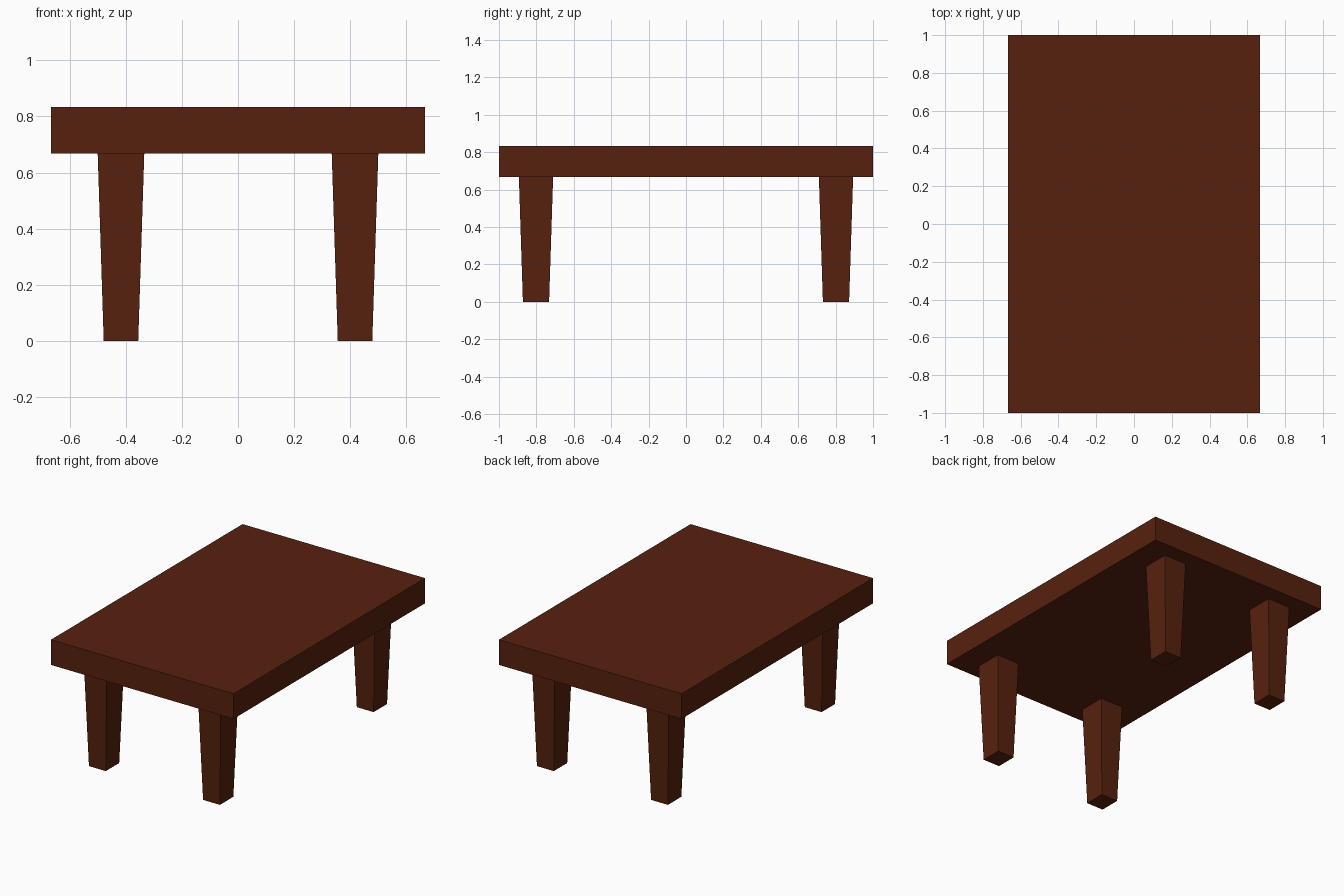
import bpy
import bmesh

if "Cube" in bpy.data.objects:
    bpy.data.objects.remove(bpy.data.objects["Cube"])

wood = bpy.data.materials.new("dark_brown_wood")
wood.diffuse_color = (0.095, 0.0155, 0.0045, 1.0)
wood.use_nodes = True
wood.node_tree.nodes["Principled BSDF"].inputs["Base Color"].default_value = wood.diffuse_color


def tapered_box(name, centre, bottom_half, top_half, z0, z1):
    """Box between two heights, with its own half sizes at bottom and top."""
    bm = bmesh.new()
    bmesh.ops.create_cube(bm, size=2)
    for v in bm.verts:
        upper = v.co.z > 0
        hx, hy = top_half if upper else bottom_half
        v.co = (v.co.x * hx, v.co.y * hy, z1 if upper else z0)
    mesh = bpy.data.meshes.new(name)
    bm.to_mesh(mesh)
    bm.free()
    mesh.materials.append(wood)
    obj = bpy.data.objects.new(name, mesh)
    obj.location = (centre[0], centre[1], 0)
    bpy.context.collection.objects.link(obj)
    return obj


# Thick rectangular slab
tapered_box("table_top", (0, 0), (0.667, 1.0), (0.667, 1.0), 0.667, 0.833)

# Four legs, narrowing towards the floor
for x_side, x_name in ((-1, "left"), (1, "right")):
    for y_side, y_name in ((-1, "front"), (1, "back")):
        tapered_box(f"{y_name}_{x_name}_leg", (0.417 * x_side, 0.802 * y_side),
                    (0.0615, 0.07), (0.083, 0.0915), 0.0, 0.667)
